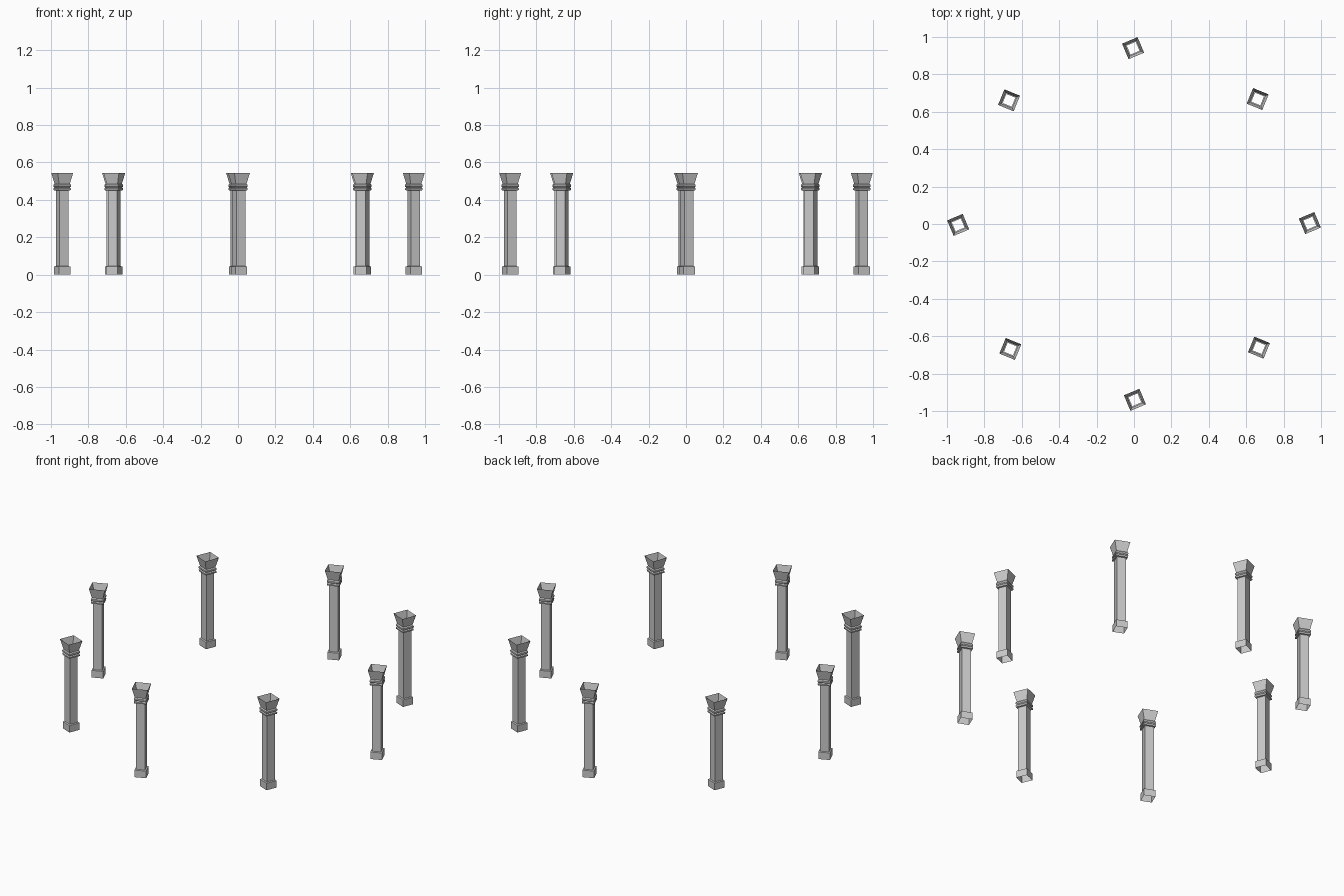
import bpy, bmesh, math
from mathutils import Matrix

if "Cube" in bpy.data.objects:
    bpy.data.objects.remove(bpy.data.objects["Cube"])

COUNT = 8
RADIUS = 0.94
START = math.radians(0.3)
TWIST = math.radians(22.5)

# (half width, height) of the open square sections, bottom to top
BASE_AND_SHAFT = [(0.033, 0), (0.033, 0.043), (0.026, 0.046), (0.026, 0.45)]
NECK_RINGS = [(0.026, 0.45), (0.035, 0.452), (0.036, 0.461), (0.031, 0.466),
              (0.036, 0.471), (0.036, 0.480), (0.031, 0.486)]
CAPITAL = [(0.031, 0.486), (0.036, 0.507), (0.045, 0.545)]


def square_column_mesh(name, profile):
    """Stack square sections along z into an open tube."""
    bm = bmesh.new()
    rings = [[bm.verts.new((sx * h, sy * h, z))
              for sx, sy in ((1, 1), (-1, 1), (-1, -1), (1, -1))]
             for h, z in profile]
    for low, high in zip(rings, rings[1:]):
        for i in range(4):
            j = (i + 1) % 4
            bm.faces.new((low[i], low[j], high[j], high[i]))
    mesh = bpy.data.meshes.new(name)
    bm.to_mesh(mesh)
    bm.free()
    return mesh


# One shared mesh, placed eight times around the circle
column = square_column_mesh("column", BASE_AND_SHAFT + NECK_RINGS[1:] + CAPITAL[1:])
for k in range(COUNT):
    angle = START + k * math.tau / COUNT
    obj = bpy.data.objects.new(f"column_{k + 1}", column)
    obj.matrix_world = (Matrix.Rotation(angle, 4, 'Z')
                        @ Matrix.Translation((RADIUS, 0, 0))
                        @ Matrix.Rotation(TWIST, 4, 'Z'))
    bpy.context.collection.objects.link(obj)
